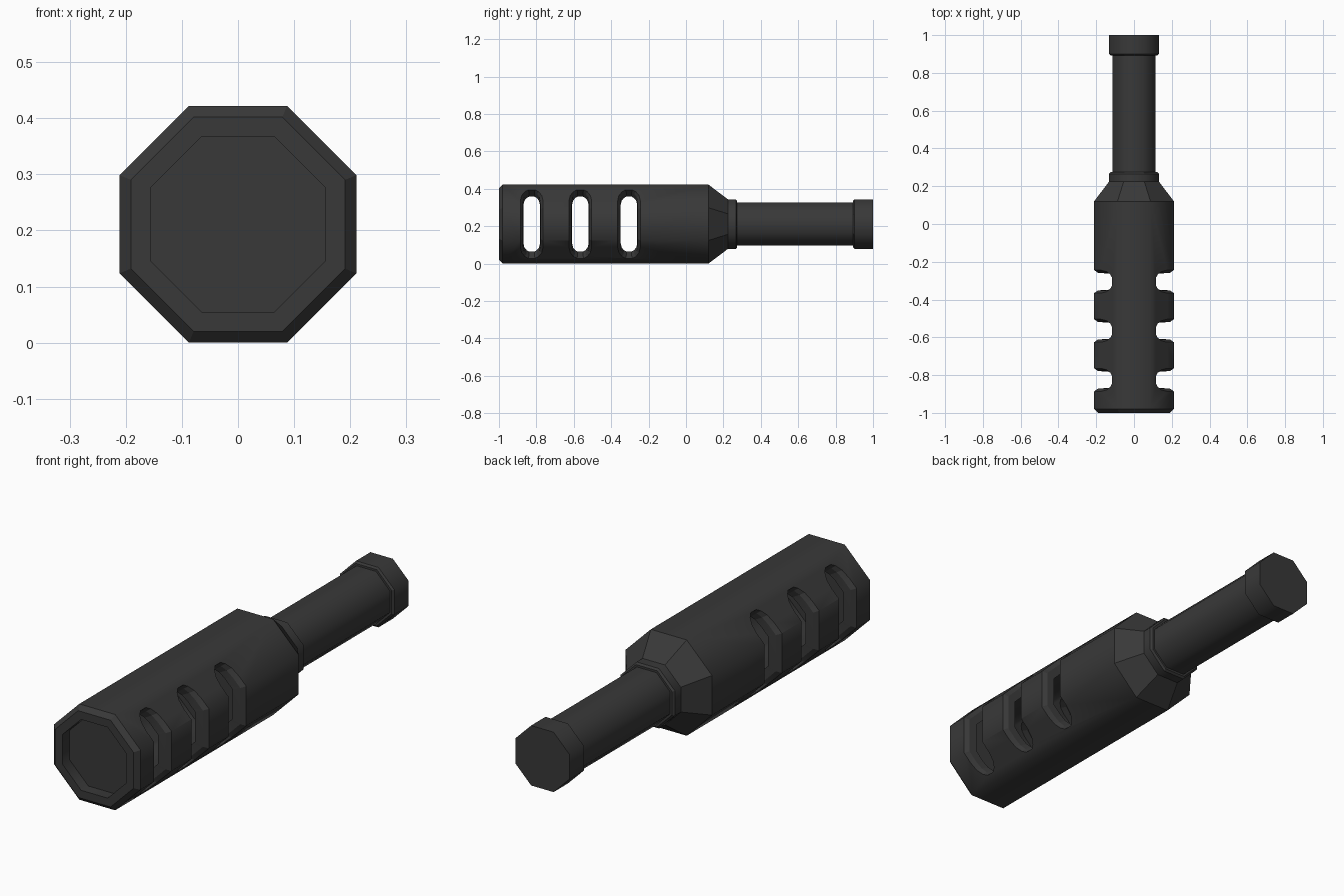
import bpy, bmesh, math
from mathutils import Vector

if "Cube" in bpy.data.objects:
    bpy.data.objects.remove(bpy.data.objects["Cube"])

ZC = 0.211                      # height of the long axis
K = math.cos(math.pi / 8)       # flat radius -> corner radius

mat = bpy.data.materials.new("dark_gunmetal")
mat.diffuse_color = (0.04, 0.04, 0.04, 1)
mat.use_nodes = True
mat.node_tree.nodes["Principled BSDF"].inputs["Base Color"].default_value = mat.diffuse_color


def finish(name, bm):
    bmesh.ops.recalc_face_normals(bm, faces=bm.faces)
    me = bpy.data.meshes.new(name)
    bm.to_mesh(me)
    bm.free()
    me.materials.append(mat)
    ob = bpy.data.objects.new(name, me)
    bpy.context.collection.objects.link(ob)
    return ob


def octagon_lathe(name, profile):
    """Eight-sided solid along y; profile holds (y, flat radius)."""
    bm = bmesh.new()
    rings = []
    for y, r in profile:
        ring = []
        for i in range(8):
            a = math.pi / 8 + i * math.pi / 4
            ring.append(bm.verts.new((r / K * math.cos(a), y, ZC + r / K * math.sin(a))))
        rings.append(ring)
    for a, b in zip(rings, rings[1:]):
        for i in range(8):
            j = (i + 1) % 8
            bm.faces.new((a[i], a[j], b[j], b[i]))
    bm.faces.new(rings[0])
    bm.faces.new(rings[-1])
    return finish(name, bm)


def shade(ob):
    """Smooth across the lengthwise octagon corners, sharp everywhere else."""
    bm = bmesh.new()
    bm.from_mesh(ob.data)
    bm.normal_update()
    for f in bm.faces:
        f.smooth = True
    for e in bm.edges:
        if len(e.link_faces) != 2:
            continue
        n1, n2 = (f.normal for f in e.link_faces)
        flat = n1.dot(n2) > 0.98
        sides = n1.dot(n2) > 0.65 and abs(n1.y) < 0.01 and abs(n2.y) < 0.01
        along = abs((e.verts[0].co - e.verts[1].co).normalized().y) > 0.99
        e.smooth = flat or (sides and along)
    bm.to_mesh(ob.data)
    bm.free()


def slot_cutters(centres):
    """Vents wrapped over the side facets, narrowing towards the bore."""
    bm = bmesh.new()
    # rows from bottom to top: (outer z, inner z, width factor)
    half = [(0.0875, 0.065, 1.0)]
    for deg in (0, 28, 52, 72):
        s = math.sin(math.radians(deg)) / math.sin(math.radians(72))
        half.append((0.123 + 0.06 * s, 0.104 + 0.043 * s, math.cos(math.radians(deg))))
    rows = [(-a, -b, w) for a, b, w in reversed(half)] + half
    layers = [(-0.4, 0.066), (0, 0.061), (0.35, 0.047), (1, 0.044), (1.2, 0.044)]
    for yc in centres:
        for side in (1, -1):
            grid = []
            for t, hw in layers:
                left, right = [], []
                for zo, zi, w in rows:
                    p = Vector((min(0.211, 0.2985 - abs(zo)), 0, zo))
                    q = Vector((min(0.156, 0.2206 - abs(zi)), 0, zi))
                    c = p.lerp(q, t)
                    left.append(bm.verts.new((side * c.x, yc - hw * w, ZC + c.z)))
                    right.append(bm.verts.new((side * c.x, yc + hw * w, ZC + c.z)))
                grid.append((left, right))
            for left, right in (grid[0], grid[-1]):
                for i in range(len(rows) - 1):
                    bm.faces.new((left[i], right[i], right[i + 1], left[i + 1]))
            for (l0, r0), (l1, r1) in zip(grid, grid[1:]):
                a, b = l0 + r0[::-1], l1 + r1[::-1]
                for i in range(len(a)):
                    j = (i + 1) % len(a)
                    bm.faces.new((a[i], a[j], b[j], b[i]))
    return finish("vent_cutter", bm)


# main brake body with front recess, bevelled rim and rear taper
body = octagon_lathe("brake_body", [(-0.95, 0.156), (-1, 0.156), (-1, 0.191), (-0.98, 0.211),
                                    (0.12, 0.211), (0.226, 0.131)])
# inner chamber and side vents
cutters = [octagon_lathe("chamber_cutter", [(-0.93, 0.156), (-0.2, 0.156)]),
           slot_cutters((-0.825, -0.565, -0.305))]
for c in cutters:
    m = body.modifiers.new(c.name, 'BOOLEAN')
    m.operation = 'DIFFERENCE'
    m.solver = 'EXACT'
    m.object = c
bpy.context.view_layer.update()
dg = bpy.context.evaluated_depsgraph_get()
cut_mesh = bpy.data.meshes.new_from_object(body.evaluated_get(dg))
body.modifiers.clear()
body.data = cut_mesh
for c in cutters:
    bpy.data.objects.remove(c)

# collar, barrel and end ring
collar = octagon_lathe("collar", [(0.2, 0.132), (0.266, 0.132), (0.274, 0.124)])
barrel = octagon_lathe("barrel", [(0.22, 0.115), (0.95, 0.115)])
end_ring = octagon_lathe("end_ring", [(0.893, 0.124), (0.9, 0.132), (1.0, 0.132)])

for ob in (body, collar, barrel, end_ring):
    shade(ob)
